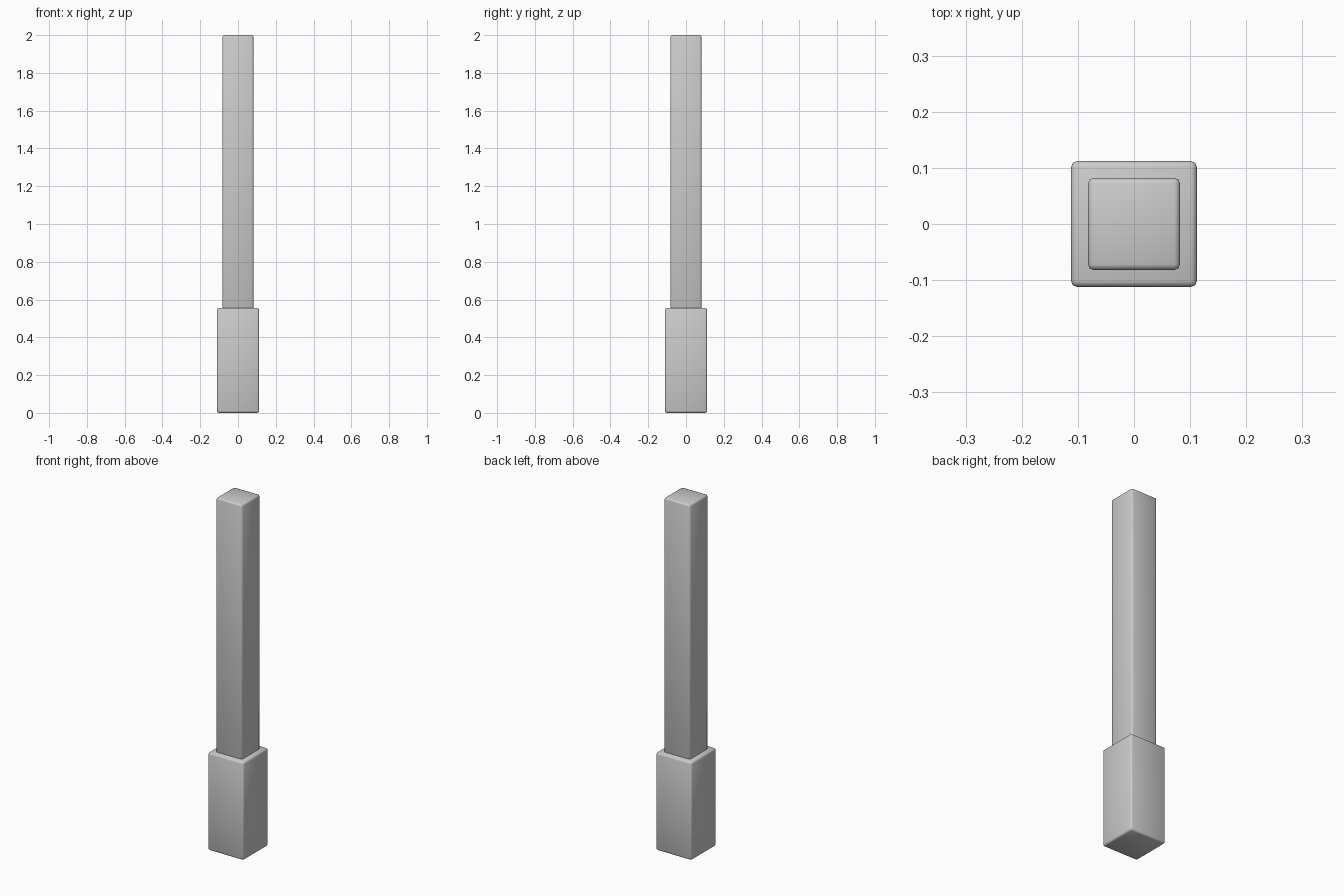
import bpy, math

if "Cube" in bpy.data.objects:
    bpy.data.objects.remove(bpy.data.objects["Cube"])


def rounded_post(name, half, z0, z1, bevel):
    """Square post from z0 to z1 with softly rounded edges."""
    bpy.ops.mesh.primitive_cube_add(size=1, location=(0, 0, (z0 + z1) / 2))
    ob = bpy.context.object
    ob.name = name
    ob.scale = (half * 2, half * 2, z1 - z0)
    bpy.ops.object.transform_apply(location=False, rotation=False, scale=True)
    mod = ob.modifiers.new("rounded_edges", 'BEVEL')
    mod.width = bevel
    mod.segments = 2
    mod.limit_method = 'ANGLE'
    bpy.ops.object.modifier_apply(modifier=mod.name)
    bpy.ops.object.shade_smooth_by_angle(angle=math.radians(50))
    return ob


# Thick square foot
rounded_post("post_base", 0.112, 0.0, 0.556, 0.01)

# Slim upper shaft, seated slightly into the foot
rounded_post("post_shaft", 0.082, 0.54, 2.0, 0.01)
